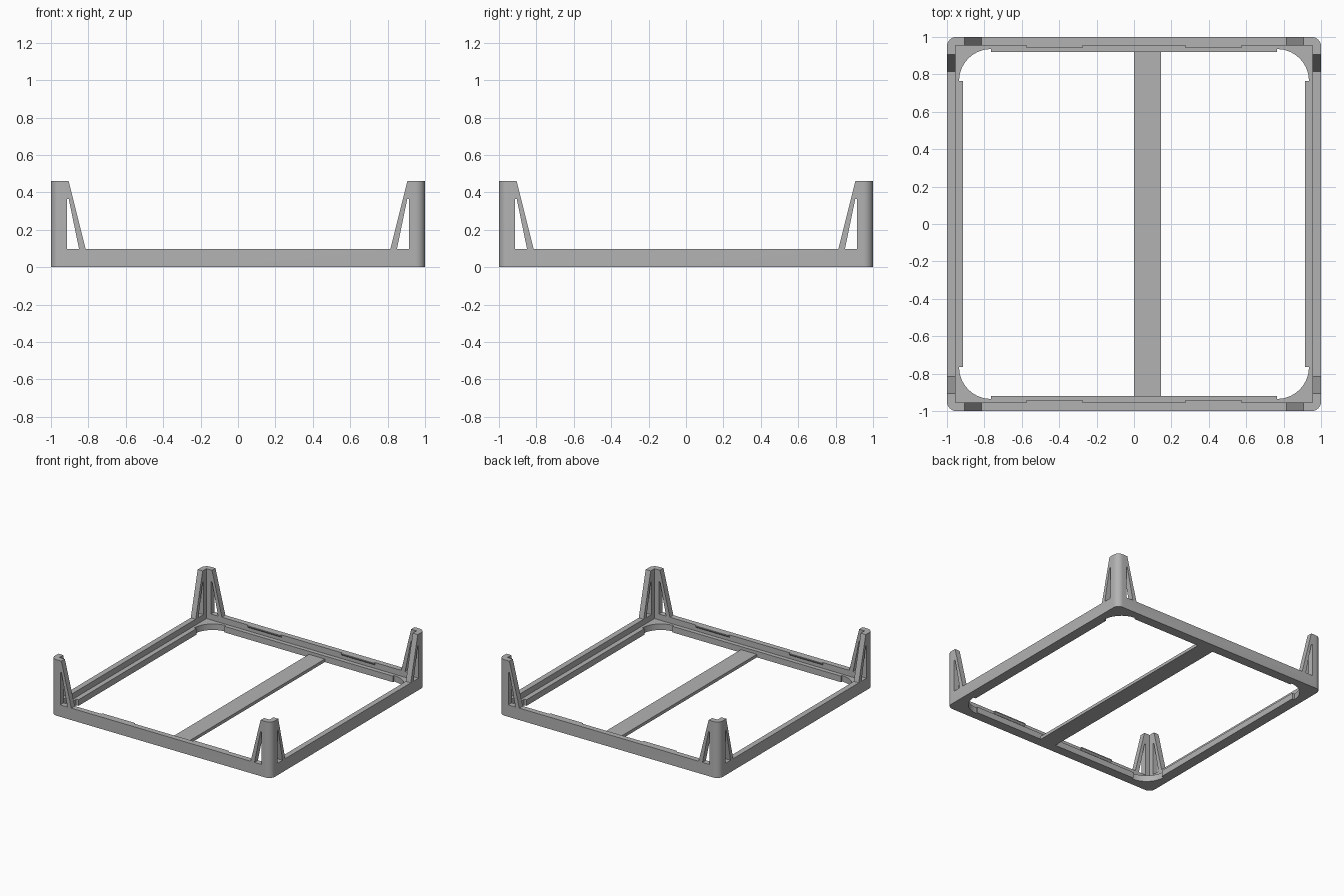
import bpy, math
from mathutils import Matrix

old = bpy.data.objects.get("Cube")
if old:
    bpy.data.objects.remove(old, do_unlink=True)

GREY = (0.45, 0.45, 0.45, 1)
mat = bpy.data.materials.new("plain grey")
mat.use_nodes = True
mat.diffuse_color = GREY
mat.node_tree.nodes["Principled BSDF"].inputs["Base Color"].default_value = GREY

UP = Matrix.Identity(4)
ALONG_Y = Matrix.Rotation(math.radians(90), 4, 'X')
QUARTER = Matrix.Rotation(math.radians(90), 4, 'Z')
ALONG_X = QUARTER @ ALONG_Y


def prism(name, outline, low, high, turn=UP):
    """Extrude a closed 2D outline between two levels, then turn it."""
    n = len(outline)
    verts = [(x, y, z) for z in (low, high) for x, y in outline]
    faces = [list(range(n))[::-1], list(range(n, 2 * n))]
    faces += [(i, (i + 1) % n, (i + 1) % n + n, i + n) for i in range(n)]
    mesh = bpy.data.meshes.new(name)
    mesh.from_pydata(verts, [], faces)
    mesh.transform(turn)
    mesh.materials.append(mat)
    obj = bpy.data.objects.new(name, mesh)
    bpy.context.collection.objects.link(obj)
    return obj


def box(name, x0, x1, y0, y1, z0, z1):
    return prism(name, [(x0, y0), (x1, y0), (x1, y1), (x0, y1)], z0, z1)


def arc(cx, cy, r, start, steps):
    return [(cx + r * math.cos(a), cy + r * math.sin(a))
            for a in (start + math.pi / 2 * i / steps for i in range(steps + 1))]


def cut(target, cutter):
    mod = target.modifiers.new("cut", 'BOOLEAN')
    mod.operation = 'DIFFERENCE'
    mod.solver = 'EXACT'
    mod.object = cutter
    bpy.context.view_layer.objects.active = target
    bpy.ops.object.modifier_apply(modifier=mod.name)
    bpy.data.objects.remove(cutter, do_unlink=True)


# Outlines of the rounded outer block and of the stepped central opening
RAIL, WALL, LEDGE, TOP = 0.098, 0.955, 0.05, 0.46
outer, opening = [], []
for k, (sx, sy) in enumerate([(1, 1), (-1, 1), (-1, -1), (1, -1)]):
    start = k * math.pi / 2
    outer += arc(sx * 0.95, sy * 0.95, 0.05, start, 8)
    side, end = (sx * 0.915, sy * 0.765), (sx * 0.765, sy * 0.92)
    side_step, end_step = (sx * 0.935, sy * 0.765), (sx * 0.765, sy * 0.935)
    first, last = [side, side_step], [end_step, end]
    if k % 2:
        first, last = last[::-1], first[::-1]
    curve = arc(sx * 0.765, sy * 0.765, 0.17, start, 16)
    opening += first[:1] + curve + last[1:]

# Frame with ledge and four corner posts, carved from one block
frame = prism("frame_with_corner_posts", outer, 0, TOP)
cut(frame, box("interior", -WALL, WALL, -WALL, WALL, LEDGE, 1))
cut(frame, prism("opening", opening, -1, 1))
gap = [(-0.815, RAIL), (0.815, RAIL), (0.93, 0.56), (-0.93, 0.56)]
slot = [(0.85, RAIL), (0.915, RAIL), (0.915, 0.365), (0.905, 0.365)]
for turn in (ALONG_Y, ALONG_X):
    cut(frame, prism("post_gap", gap, -2, 2, turn))
    for s in (1, -1):
        points = [(s * x, z) for x, z in slot][::s]
        cut(frame, prism("post_slot", points, -2, 2, turn))

# Flat cross bar between front and back rails
box("cross_bar", 0, 0.145, -0.925, 0.925, 0, 0.025)

# Wedge-shaped snap tabs on the inside of front and back rails
tab = [(0.96, RAIL), (0.942, RAIL), (0.942, 0.09), (0.955, 0.078), (0.96, 0.078)]
for s, place in ((1, "back"), (-1, "front")):
    for side, x0 in (("left", 0.275), ("right", -0.575)):
        points = [(s * y, z) for y, z in tab][::-s]
        prism(place + "_" + side + "_tab", points, x0, x0 + 0.3, ALONG_X)

# Smooth the rounded corners while keeping hard edges
bpy.ops.object.select_all(action='DESELECT')
frame.select_set(True)
bpy.context.view_layer.objects.active = frame
bpy.ops.object.shade_smooth_by_angle(angle=math.radians(30))
